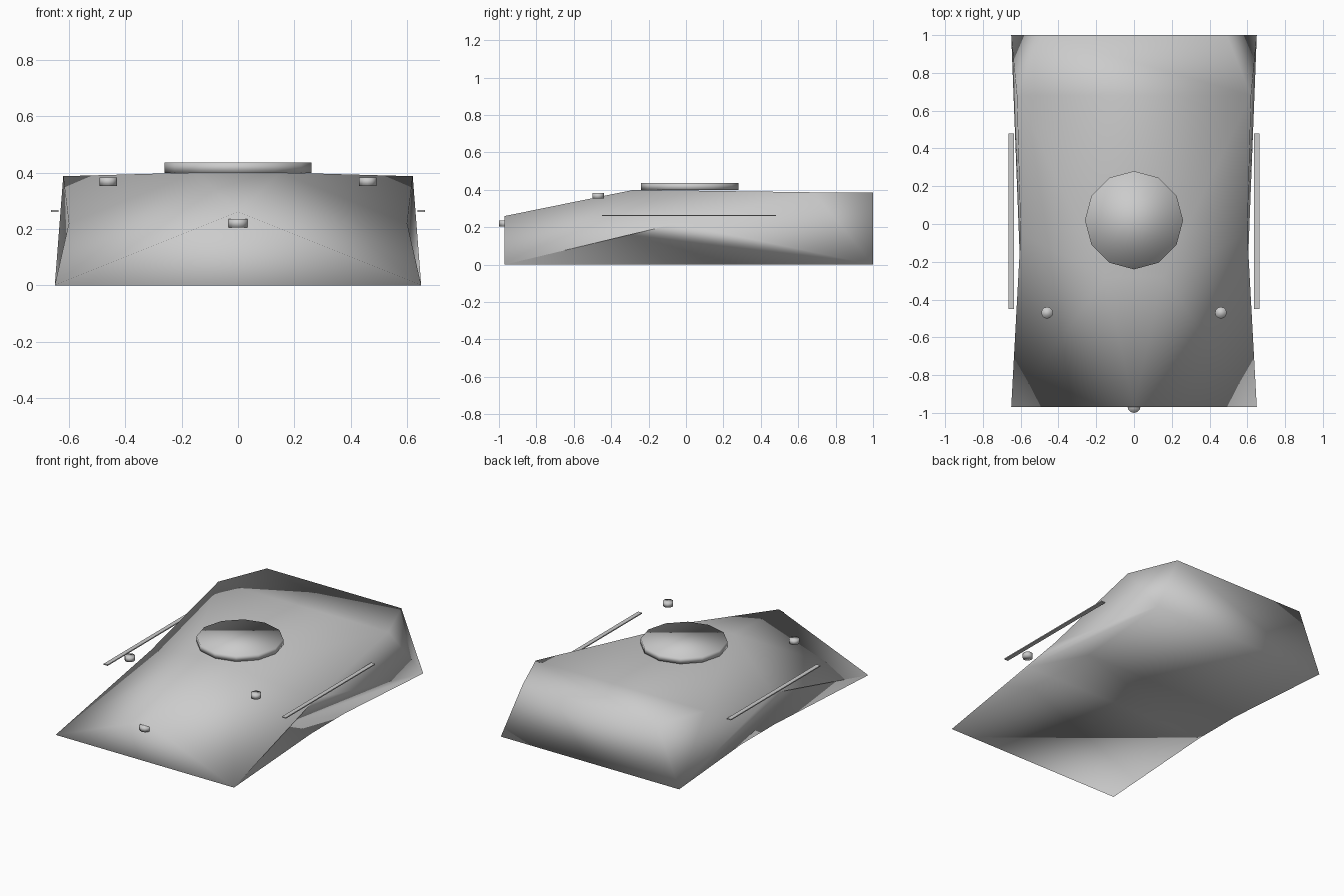
import bpy, bmesh

if "Cube" in bpy.data.objects:
    bpy.data.objects.remove(bpy.data.objects["Cube"])

grey = bpy.data.materials.new("grey_front")
grey.diffuse_color = (0.55, 0.55, 0.55, 1)
grey.use_nodes = True
grey.node_tree.nodes["Principled BSDF"].inputs["Base Color"].default_value = grey.diffuse_color
plain = bpy.data.materials.new("plain_hull")
plain.diffuse_color = (0.8, 0.8, 0.8, 1)
plain.use_nodes = True
plain.node_tree.nodes["Principled BSDF"].inputs["Base Color"].default_value = plain.diffuse_color

# hull corner points on the right half
P = {
    "nose": (0, -0.97, 0.26), "front": (0.65, -0.97, 0),
    "brow": (0.15, -0.28, 0.40), "waist": (0.60, -0.05, 0.22),
    "cheek": (0.60, -0.30, 0.16), "foot": (0.59, -0.08, 0),
    "shoulder": (0.62, 0.68, 0.387), "tail": (0.49, 1.0, 0.387),
    "rear": (0.65, 1.0, 0), "heel": (0.59, 0.27, 0),
}
# faces repeated on both sides
front_faces = ["nose front brow", "front waist brow", "front cheek waist", "front foot cheek"]
back_faces = ["brow waist shoulder", "waist rear shoulder", "waist cheek rear",
              "cheek heel rear", "cheek foot heel", "shoulder rear tail"]

bm = bmesh.new()
R = {k: bm.verts.new(c) for k, c in P.items()}
L = {k: R[k] if c[0] == 0 else bm.verts.new((-c[0], c[1], c[2])) for k, c in P.items()}


def face(verts, slot):
    bm.faces.new(verts).material_index = slot


for names, slot in ((front_faces, 1), (back_faces, 0)):
    for n in names:
        keys = n.split()
        face([R[k] for k in keys], slot)
        face([L[k] for k in reversed(keys)], slot)


def band(keys, slot):
    # strip of faces joining both sides
    for a, b in zip(keys, keys[1:]):
        face([R[a], R[b], L[b], L[a]], slot)


band(["brow", "shoulder", "tail", "rear", "heel", "foot", "front"], 0)
face([R["nose"], R["brow"], L["brow"]], 1)
face([R["nose"], L["front"], R["front"]], 1)
bmesh.ops.recalc_face_normals(bm, faces=bm.faces)
for f in bm.faces:
    f.smooth = True
me = bpy.data.meshes.new("hull")
bm.to_mesh(me)
bm.free()
me.materials.append(plain)
me.materials.append(grey)
bpy.context.collection.objects.link(bpy.data.objects.new("hull", me))


def disc(name, sides, r, loc, h, smooth=True):
    bpy.ops.mesh.primitive_cylinder_add(vertices=sides, radius=r, depth=h, location=loc)
    ob = bpy.context.object
    ob.name = name
    if smooth:
        bpy.ops.object.shade_smooth()


# turret ring and lamps
disc("turret_ring", 12, 0.26, (0, 0.02, 0.4175), 0.037)
disc("nose_lamp", 12, 0.035, (0, -0.965, 0.22), 0.03)
for s, side in ((1, "right"), (-1, "left")):
    disc("lamp_" + side, 12, 0.031, (s * 0.46, -0.47, 0.368), 0.03)
    # side rail
    bpy.ops.mesh.primitive_cube_add(size=1, location=(s * 0.65, 0.015, 0.263))
    rail = bpy.context.object
    rail.name = "rail_" + side
    rail.scale = (0.028, 0.93, 0.007)
